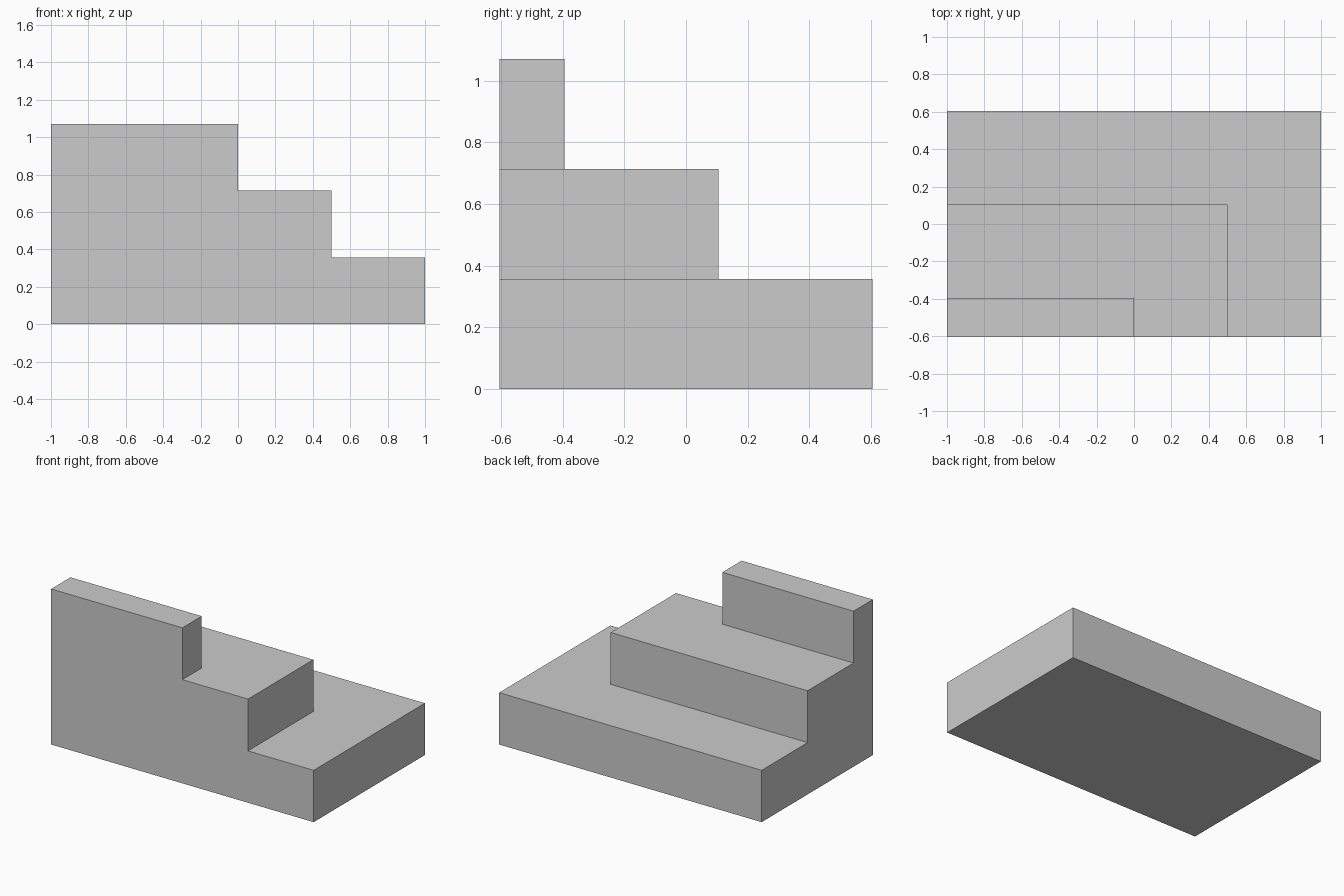
import bpy, bmesh

if "Cube" in bpy.data.objects:
    bpy.data.objects.remove(bpy.data.objects["Cube"])

LEFT, FRONT = -1.0, -0.605
RISE, TREAD = 0.357, 0.5
# right edge and back edge of each tier, lowest first
tiers = [(1.0 - TREAD * i, 0.605 - TREAD * i) for i in range(3)]
top = RISE * len(tiers)

bm = bmesh.new()


def face(points):
    bm.faces.new([bm.verts.new(p) for p in points])


# Walls and tread of each tier
front_outline, left_outline = [], []
for i, (x, y) in enumerate(tiers):
    z0, z1 = RISE * i, RISE * (i + 1)
    face([(x, FRONT, z0), (x, y, z0), (x, y, z1), (x, FRONT, z1)])
    face([(x, y, z0), (LEFT, y, z0), (LEFT, y, z1), (x, y, z1)])
    if i + 1 < len(tiers):
        xi, yi = tiers[i + 1]
        face([(xi, FRONT, z1), (x, FRONT, z1), (x, y, z1),
              (LEFT, y, z1), (LEFT, yi, z1), (xi, yi, z1)])
    else:
        face([(LEFT, FRONT, z1), (x, FRONT, z1), (x, y, z1), (LEFT, y, z1)])
    front_outline += [(x, FRONT, z0), (x, FRONT, z1)]
    left_outline += [(LEFT, y, z0), (LEFT, y, z1)]

# Stepped front and left sides, and the flat underside
ends = [(LEFT, FRONT, top), (LEFT, FRONT, 0)]
face(front_outline + ends)
face(left_outline + ends)
x, y = tiers[0]
face([(LEFT, FRONT, 0), (LEFT, y, 0), (x, y, 0), (x, FRONT, 0)])

# Weld into one closed solid
bmesh.ops.remove_doubles(bm, verts=bm.verts[:], dist=1e-4)
bmesh.ops.recalc_face_normals(bm, faces=bm.faces[:])

mesh = bpy.data.meshes.new("corner_steps")
bm.to_mesh(mesh)
bm.free()
bpy.context.collection.objects.link(bpy.data.objects.new("corner_steps", mesh))
